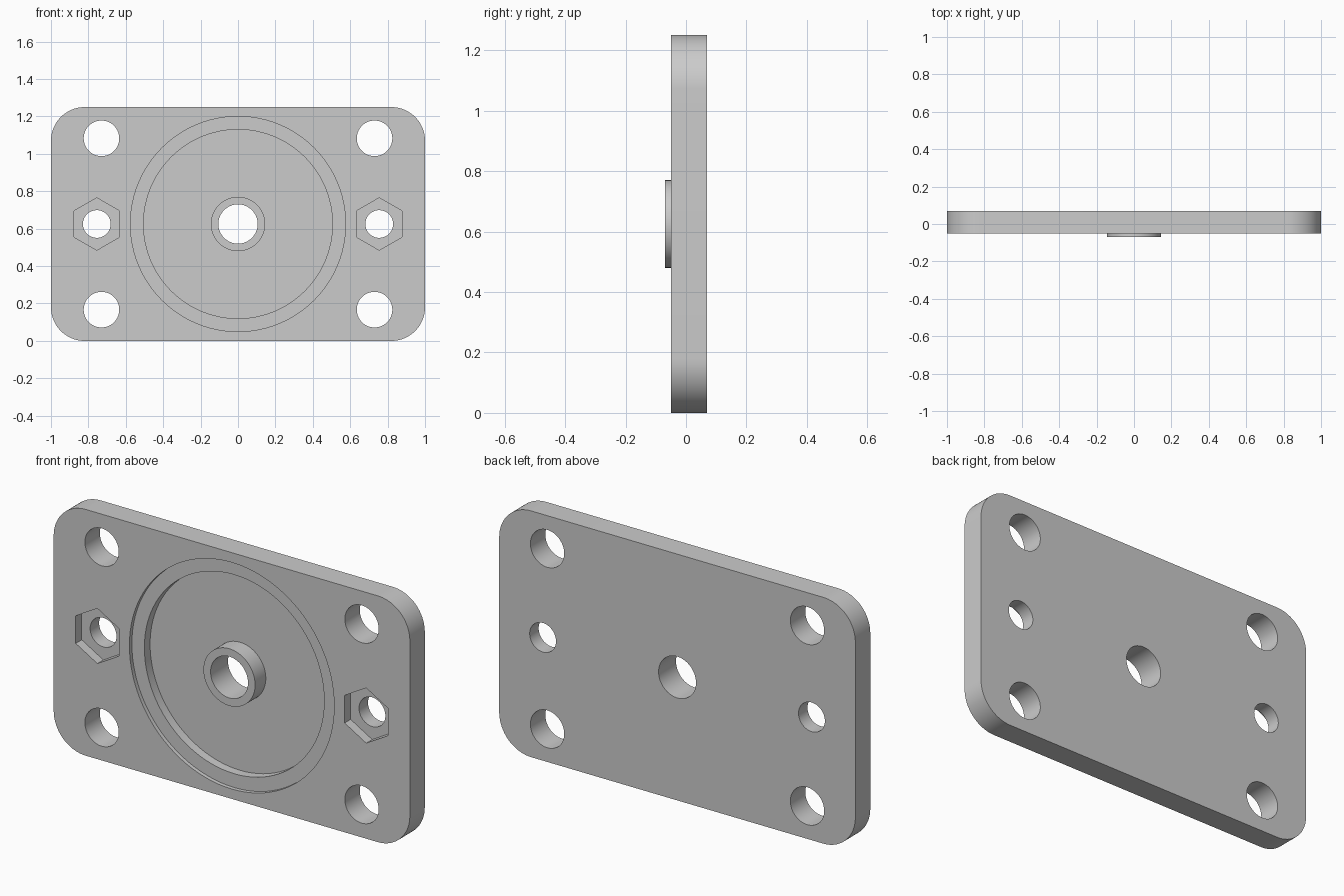
import bpy
import bmesh
from math import cos, sin, pi, radians

old = bpy.data.objects.get("Cube")
if old:
    bpy.data.objects.remove(old, do_unlink=True)

FRONT, BACK, MID = -0.05, 0.07, 0.625

grey = bpy.data.materials.new("plain grey")
grey.use_nodes = True
colour = (0.6, 0.6, 0.6, 1)
grey.diffuse_color = colour
grey.node_tree.nodes["Principled BSDF"].inputs["Base Color"].default_value = colour


def arc(x, z, r, start, end, n):
    """Points along an arc in the x-z plane, both ends included."""
    angles = [start + (end - start) * i / n for i in range(n + 1)]
    return [(x + r * cos(a), z + r * sin(a)) for a in angles]


def prism(name, outline, y0, y1):
    """Extrude an x-z outline from y0 to y1."""
    bm = bmesh.new()
    face = bm.faces.new([bm.verts.new((x, y0, z)) for x, z in outline])
    new = bmesh.ops.extrude_face_region(bm, geom=[face])["geom"]
    verts = [v for v in new if isinstance(v, bmesh.types.BMVert)]
    bmesh.ops.translate(bm, verts=verts, vec=(0, y1 - y0, 0))
    bmesh.ops.recalc_face_normals(bm, faces=bm.faces)
    mesh = bpy.data.meshes.new(name)
    bm.to_mesh(mesh)
    bm.free()
    mesh.materials.append(grey)
    obj = bpy.data.objects.new(name, mesh)
    bpy.context.collection.objects.link(obj)
    return obj


def disc(name, x, z, r, y0, y1, n=96):
    return prism(name, arc(x, z, r, 0, 2 * pi, n)[:-1], y0, y1)


def combine(target, tool, operation):
    """Apply a boolean to the target and remove the tool."""
    mod = target.modifiers.new("boolean", "BOOLEAN")
    mod.operation, mod.solver, mod.object = operation, "EXACT", tool
    bpy.context.view_layer.objects.active = target
    bpy.ops.object.modifier_apply(modifier=mod.name)
    bpy.data.objects.remove(tool, do_unlink=True)


# Plate with rounded corners
R = 0.18
outline = []
for i, (sx, sz) in enumerate([(1, 1), (-1, 1), (-1, -1), (1, -1)]):
    outline += arc(sx * (1 - R), MID + sz * (MID - R), R,
                   i * pi / 2, (i + 1) * pi / 2, 20)
plate = prism("mounting_plate", outline, FRONT, BACK)

# Stepped round recess
combine(plate, disc("step_cutter", 0, MID, 0.575, -0.2, FRONT + 0.02), "DIFFERENCE")
combine(plate, disc("recess_cutter", 0, MID, 0.505, -0.2, FRONT + 0.066), "DIFFERENCE")

# Central boss and its bore
combine(plate, disc("boss", 0, MID, 0.145, FRONT - 0.02, 0.04), "UNION")
combine(plate, disc("bore_cutter", 0, MID, 0.105, -0.2, 0.2), "DIFFERENCE")

for side in (-1, 1):
    # Hexagonal nut pocket with a through hole
    x = side * 0.755
    hexagon = arc(x, MID, 0.14, pi / 6, pi / 6 + 2 * pi, 6)[:-1]
    combine(plate, prism("nut_cutter", hexagon, -0.2, FRONT + 0.048), "DIFFERENCE")
    combine(plate, disc("bolt_cutter", x, MID, 0.074, -0.2, 0.2, 64), "DIFFERENCE")
    # Corner holes
    for level in (-1, 1):
        hole = disc("corner_cutter", side * 0.73, MID + level * 0.458, 0.095, -0.2, 0.2, 64)
        combine(plate, hole, "DIFFERENCE")

# Smooth curved walls, crisp rims
bpy.ops.object.select_all(action="DESELECT")
plate.select_set(True)
bpy.context.view_layer.objects.active = plate
bpy.ops.object.shade_smooth_by_angle(angle=radians(30))
